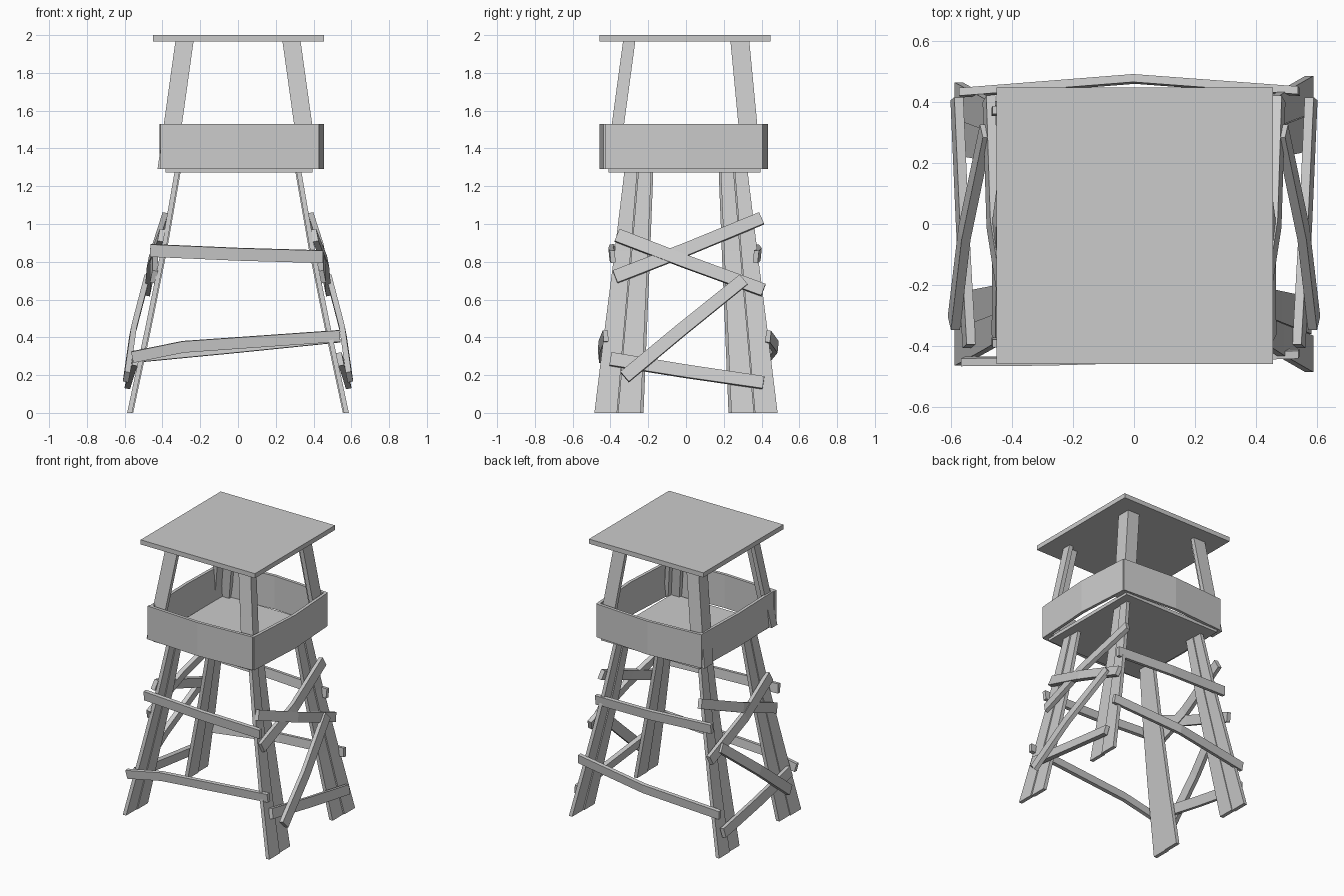
import bpy
from mathutils import Vector

if "Cube" in bpy.data.objects:
    bpy.data.objects.remove(bpy.data.objects["Cube"])


def mesh(name, verts, faces):
    me = bpy.data.meshes.new(name)
    me.from_pydata(verts, [], faces)
    ob = bpy.data.objects.new(name, me)
    bpy.context.collection.objects.link(ob)
    # consistent outward normals, also for mirrored parts
    import bmesh
    bm = bmesh.new()
    bm.from_mesh(me)
    bmesh.ops.recalc_face_normals(bm, faces=bm.faces)
    bm.to_mesh(me)
    bm.free()
    return ob


def plank(name, pts, normal, widths, thick, across=None):
    """Board swept along a short path; normal is its flat facing direction."""
    pts = [Vector(p) for p in pts]
    n = Vector(normal).normalized()
    verts, faces = [], []
    last = len(pts) - 1
    for i, p in enumerate(pts):
        t = (pts[min(i + 1, last)] - pts[max(i - 1, 0)]).normalized()
        w = Vector(across) if across else n.cross(t).normalized()
        width = widths[0] + (widths[1] - widths[0]) * i / last
        for a, b in ((-1, -1), (1, -1), (1, 1), (-1, 1)):
            verts.append(p + w * (a * width / 2) + n * (b * thick / 2))
    for i in range(last):
        for k in range(4):
            j = (k + 1) % 4
            faces.append((i * 4 + k, i * 4 + j, i * 4 + 4 + j, i * 4 + 4 + k))
    faces += [(3, 2, 1, 0), tuple(last * 4 + k for k in range(4))]
    return mesh(name, verts, faces)


def box(name, x0, x1, y0, y1, z0, z1):
    return plank(name, [(x0, (y0 + y1) / 2, (z0 + z1) / 2), (x1, (y0 + y1) / 2, (z0 + z1) / 2)],
                 (0, 0, 1), (y1 - y0, y1 - y0), z1 - z0)


# roof and floor
box("roof", -0.45, 0.455, -0.458, 0.447, 1.967, 2.0)
box("platform_floor", -0.385, 0.395, -0.41, 0.395, 1.272, 1.297)

# bowed railing boards
H = (0.238, 0.238)
zc = 1.41
up = (0, 0, 1)
plank("front_rail", [(-0.41, -0.425, zc), (0, -0.448, zc), (0.42, -0.425, zc)], (0, 1, 0), H, 0.022, up)
plank("back_rail", [(-0.405, 0.395, zc), (0, 0.424, zc), (0.425, 0.395, zc)], (0, 1, 0), H, 0.022, up)
plank("right_rail", [(0.418, -0.43, zc), (0.443, 0, zc), (0.418, 0.40, zc)], (1, 0, 0), H, 0.022, up)
plank("left_rail", [(-0.392, -0.43, zc), (-0.405, 0, zc), (-0.392, 0.40, zc)], (1, 0, 0), H, 0.022, up)

for side, s in (("right", 1), ("left", -1)):
    # lower legs: two boards side by side, leaning inward
    k = 1.0 if s > 0 else 0.95
    for end, e in (("front", -1), ("back", 1)):
        for part, yb, yt, off in (("outer", 0.425, 0.292, 0), ("inner", 0.300, 0.218, 0.006)):
            path = []
            for z, x, f in ((0, 0.574, 0), (0.45, 0.478, 0.35), (0.86, 0.395, 0.68), (1.28, 0.322, 1)):
                path.append((s * (x - off), e * k * (yb + (yt - yb) * f), z))
            plank(f"{end}_{side}_leg_{part}", path, (1, 0, 0), (0.12, 0.068), 0.026, (0, 1, 0))

    # upper corner posts: L-shaped pairs of boards
    for end, e, depth, ob, ot in (("front", -1, 0.065, 0.425, 0.333), ("back", 1, 0.10, 0.40, 0.335)):
        xb, xt = 0.42, 0.325
        plank(f"{end}_{side}_post_face",
              [(s * (xb - 0.045), e * (ob - 0.015), 1.29), (s * (xt - 0.045), e * (ot - 0.015), 1.97)],
              (0, 1, 0), (0.09, 0.09), 0.03, (1, 0, 0))
        plank(f"{end}_{side}_post_edge",
              [(s * (xb - 0.01), e * (ob - depth / 2), 1.29), (s * (xt - 0.01), e * (ot - depth / 2), 1.97)],
              (1, 0, 0), (depth, depth), 0.032, (0, 1, 0))

    # side braces, slightly bent around the legs
    braces = {
        "rising_brace": [(0.445, -0.375, 0.72), (0.443, 0, 0.865), (0.39, 0.40, 1.03)],
        "falling_brace": [(0.405, -0.365, 0.94), (0.462, 0, 0.80), (0.475, 0.41, 0.65)],
        "diagonal_brace": [(0.59, -0.325, 0.19), (0.555, -0.03, 0.435), (0.485, 0.305, 0.705)],
        "bottom_brace": [(0.54, -0.40, 0.285), (0.562, 0, 0.22), (0.58, 0.41, 0.16)],
    }
    for name, pts in braces.items():
        plank(f"{side}_{name}", [(s * x, y, z) for x, y, z in pts], (s, 0, 0.2), (0.07, 0.066), 0.03)

# cross boards on front and back
for end, e, ends, mid in (("front", -1, 0.388, 0.395), ("back", 1, 0.37, 0.385)):
    plank(f"{end}_upper_brace", [(-0.465, e * ends, 0.86), (0, e * mid, 0.84), (0.45, e * ends, 0.827)],
          (0, 1, -0.1 * e), (0.066, 0.066), 0.026)
plank("front_lower_brace", [(-0.56, -0.45, 0.295), (-0.29, -0.448, 0.35), (0.54, -0.425, 0.408)],
      (0, 1, 0.1), (0.06, 0.06), 0.026)
plank("back_lower_brace", [(-0.57, 0.43, 0.295), (0, 0.475, 0.35), (0.54, 0.435, 0.405)],
      (0, 1, -0.1), (0.062, 0.062), 0.026)
